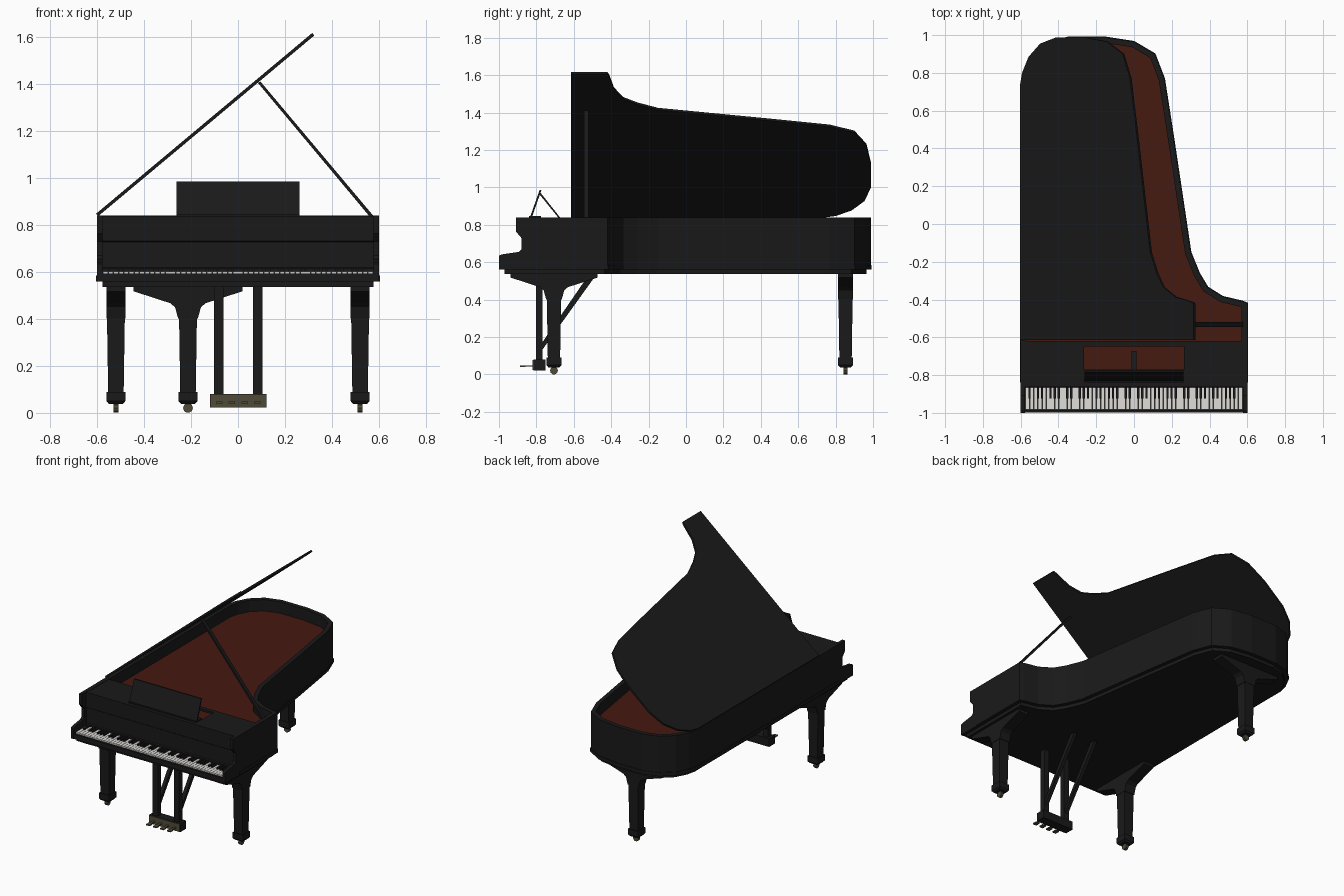
import bpy, bmesh, math
from mathutils import Vector, Matrix

if "Cube" in bpy.data.objects:
    bpy.data.objects.remove(bpy.data.objects["Cube"])


def material(name, rgb):
    m = bpy.data.materials.new(name)
    m.diffuse_color = (*rgb, 1)
    m.use_nodes = True
    m.node_tree.nodes["Principled BSDF"].inputs["Base Color"].default_value = m.diffuse_color
    return m


BLACK = material("black_lacquer", (0.010, 0.010, 0.010))
BROWN = material("red_brown_wood", (0.06, 0.010, 0.005))
IVORY = material("ivory", (0.75, 0.74, 0.70))
BRASS = material("dull_brass", (0.08, 0.07, 0.04))


def finish(name, bm, mat):
    bmesh.ops.recalc_face_normals(bm, faces=bm.faces)
    me = bpy.data.meshes.new(name)
    bm.to_mesh(me)
    bm.free()
    me.materials.append(mat)
    ob = bpy.data.objects.new(name, me)
    bpy.context.collection.objects.link(ob)
    return ob


def prism(name, pts, axis, a, b, mat=BLACK):
    """Extrude a 2D profile along an axis from a to b."""
    put = {'x': lambda u, v: (a, u, v), 'y': lambda u, v: (u, a, v), 'z': lambda u, v: (u, v, a)}[axis]
    bm = bmesh.new()
    face = bm.faces.new([bm.verts.new(put(u, v)) for u, v in pts])
    ext = bmesh.ops.extrude_face_region(bm, geom=[face])
    step = Vector([(b - a) * (axis == k) for k in 'xyz'])
    bmesh.ops.translate(bm, vec=step, verts=[g for g in ext['geom'] if isinstance(g, bmesh.types.BMVert)])
    return finish(name, bm, mat)


def boxes(name, spans, mat=BLACK):
    """One mesh of boxes, each given as x0, x1, y0, y1, z0, z1."""
    bm = bmesh.new()
    for x0, x1, y0, y1, z0, z1 in spans:
        m = Matrix.Translation(((x0 + x1) / 2, (y0 + y1) / 2, (z0 + z1) / 2))
        bmesh.ops.create_cube(bm, size=1, matrix=m @ Matrix.Diagonal((x1 - x0, y1 - y0, z1 - z0, 1)))
    return finish(name, bm, mat)


def inset(path, d):
    """Offset an open path to its left."""
    p = [Vector(q) for q in path]
    out = []
    for i, q in enumerate(p):
        dirs = []
        if i > 0:
            dirs.append((q - p[i - 1]).normalized())
        if i < len(p) - 1:
            dirs.append((p[i + 1] - q).normalized())
        n = [Vector((-e.y, e.x)) for e in dirs]
        m = sum(n, Vector((0, 0))).normalized()
        out.append(tuple(q + m * d / m.dot(n[0])))
    return out


# Wing-shaped outline shared by case, lid and bottom
CURVE = [(0.6, -0.42), (0.575, -0.41), (0.47, -0.385), (0.39, -0.335), (0.345, -0.26),
         (0.30, -0.15), (0.21, 0.45), (0.16, 0.77), (0.11, 0.90), (0.0, 0.965), (-0.15, 0.988),
         (-0.35, 0.988), (-0.46, 0.955), (-0.54, 0.885), (-0.585, 0.80), (-0.6, 0.73)]


def outline(y):
    return [(0.6, y)] + CURVE + [(-0.6, y)]


# Case
rim = outline(-0.84)
prism("case_rim", rim + inset(rim, 0.03)[::-1], 'z', 0.56, 0.84)
band = inset(outline(-0.84), -0.004)
prism("lower_band", band + inset(rim, 0.02)[::-1], 'z', 0.56, 0.585)
bottom = inset(outline(-0.97), 0.022)
prism("bottom_board", bottom, 'z', 0.537, 0.57)
prism("soundboard", inset(rim, 0.02), 'z', 0.735, 0.76, BROWN)

# Key arms at both ends of the keyboard
ARM = [(-0.84, 0.56), (-1.0, 0.56), (-1.0, 0.635), (-0.985, 0.642), (-0.895, 0.655),
       (-0.88, 0.67), (-0.88, 0.73), (-0.91, 0.765), (-0.91, 0.84), (-0.84, 0.84)]
for side, x in (("left", -0.6), ("right", 0.578)):
    prism(side + "_key_arm", ARM, 'x', x, x + 0.022)

# Keybed, fallboard and top cover with an opening behind the music desk
boxes("keybed", [(-0.58, 0.58, -0.995, -0.84, 0.56, 0.585), (-0.58, 0.58, -0.998, -0.984, 0.56, 0.594)])
prism("fallboard", [(-0.84, 0.58), (-0.865, 0.58), (-0.865, 0.615), (-0.858, 0.62), (-0.858, 0.728),
                    (-0.864, 0.733), (-0.864, 0.838), (-0.84, 0.838)], 'x', -0.579, 0.579)
boxes("top_cover", [(-0.575, 0.575, -0.85, -0.77, 0.822, 0.838), (-0.575, -0.265, -0.77, -0.62, 0.822, 0.838),
                    (0.265, 0.315, -0.77, -0.62, 0.822, 0.838), (-0.265, 0.265, -0.648, -0.62, 0.822, 0.838),
                    (0.315, 0.575, -0.77, -0.62, 0.822, 0.838)])

# Keys
W = 1.15 / 52
white = [(-0.575 + i * W + 0.001, -0.575 + (i + 1) * W - 0.001, -0.983, -0.86, 0.58, 0.603) for i in range(52)]
boxes("white_keys", white, IVORY)
black = []
for i in range(51):
    if i % 7 not in (1, 4):  # lowest key is an A
        x = -0.575 + (i + 1) * W
        black.append((x - 0.006, x + 0.006, -0.925, -0.86, 0.595, 0.614))
boxes("black_keys", black)

# Music desk with its strut
prism("music_desk", [(-0.835, 0.838), (-0.825, 0.838), (-0.773, 0.985), (-0.783, 0.985)], 'x', -0.262, 0.262)
prism("music_desk_strut", [(-0.785, 0.965), (-0.778, 0.972), (-0.672, 0.838), (-0.682, 0.838)], 'x', -0.012, 0.012)
boxes("music_desk_ledge", [(-0.262, 0.262, -0.84, -0.775, 0.836, 0.846)])

# Raised lid, hinged along the left side, and its prop
lid = prism("lid", [(x + 0.6, y) for x, y in outline(-0.615)], 'z', -0.007, 0.007)
lid.location = (-0.6, 0, 0.843)
lid.rotation_euler.y = -math.radians(39.9)
prism("lid_prop", [(0.576, 0.84), (0.566, 0.83), (0.085, 1.405), (0.095, 1.412)], 'y', -0.545, -0.52)

# Legs: flared bracket, tapered post, foot and caster
BRACKET = [(-0.232, 0.54), (-0.232, 0.518), (-0.075, 0.467), (-0.055, 0.45), (-0.042, 0.402)]
BRACKET += [(-u, v) for u, v in BRACKET[::-1]]


def leg(name, x, y, turn):
    parts = [prism(name + "_bracket", BRACKET, 'x', -0.04, 0.04)]
    bm = bmesh.new()
    spin = Matrix.Rotation(math.pi / 4, 4, 'Z')
    for z0, z1, w0, w1 in ((0.088, 0.405, 0.033, 0.038), (0.05, 0.09, 0.04, 0.04), (0.038, 0.05, 0.03, 0.04)):
        bmesh.ops.create_cone(bm, cap_ends=True, segments=4, radius1=w0 * 2 ** 0.5, radius2=w1 * 2 ** 0.5,
                              depth=z1 - z0, matrix=Matrix.Translation((0, 0, (z0 + z1) / 2)) @ spin)
    parts.append(finish(name, bm, BLACK))
    bm = bmesh.new()
    bmesh.ops.create_cone(bm, cap_ends=True, segments=10, radius1=0.021, radius2=0.021, depth=0.02,
                          matrix=Matrix.Translation((0, 0, 0.021)) @ Matrix.Rotation(math.pi / 2, 4, 'Y'))
    parts.append(finish(name + "_caster", bm, BRASS))
    for p in parts:
        p.location = (x, y, 0)
        p.rotation_euler.z = turn


leg("front_left_leg", -0.52, -0.706, 0)
leg("front_right_leg", 0.52, -0.706, 0)
leg("rear_leg", -0.213, 0.853, math.pi / 2)

# Pedal lyre: posts, diagonal braces, box and pedals
for side, x in (("left", -0.102), ("right", 0.064)):
    boxes(side + "_lyre_post", [(x, x + 0.04, -0.803, -0.766, 0.07, 0.54)])
    prism(side + "_lyre_brace", [(-0.766, 0.135), (-0.766, 0.175), (-0.515, 0.54), (-0.475, 0.54)],
          'x', x + 0.008, x + 0.032)
boxes("pedal_box", [(-0.12, 0.122, -0.815, -0.752, 0.022, 0.08)])
boxes("pedal_plate", [(-0.118, 0.12, -0.82, -0.814, 0.024, 0.078)], BRASS)
boxes("pedals", [s for x in (-0.08, -0.026, 0.028, 0.082)
                 for s in ((x - 0.008, x + 0.008, -0.86, -0.815, 0.042, 0.049),
                           (x - 0.014, x + 0.014, -0.888, -0.858, 0.041, 0.049))], BRASS)
